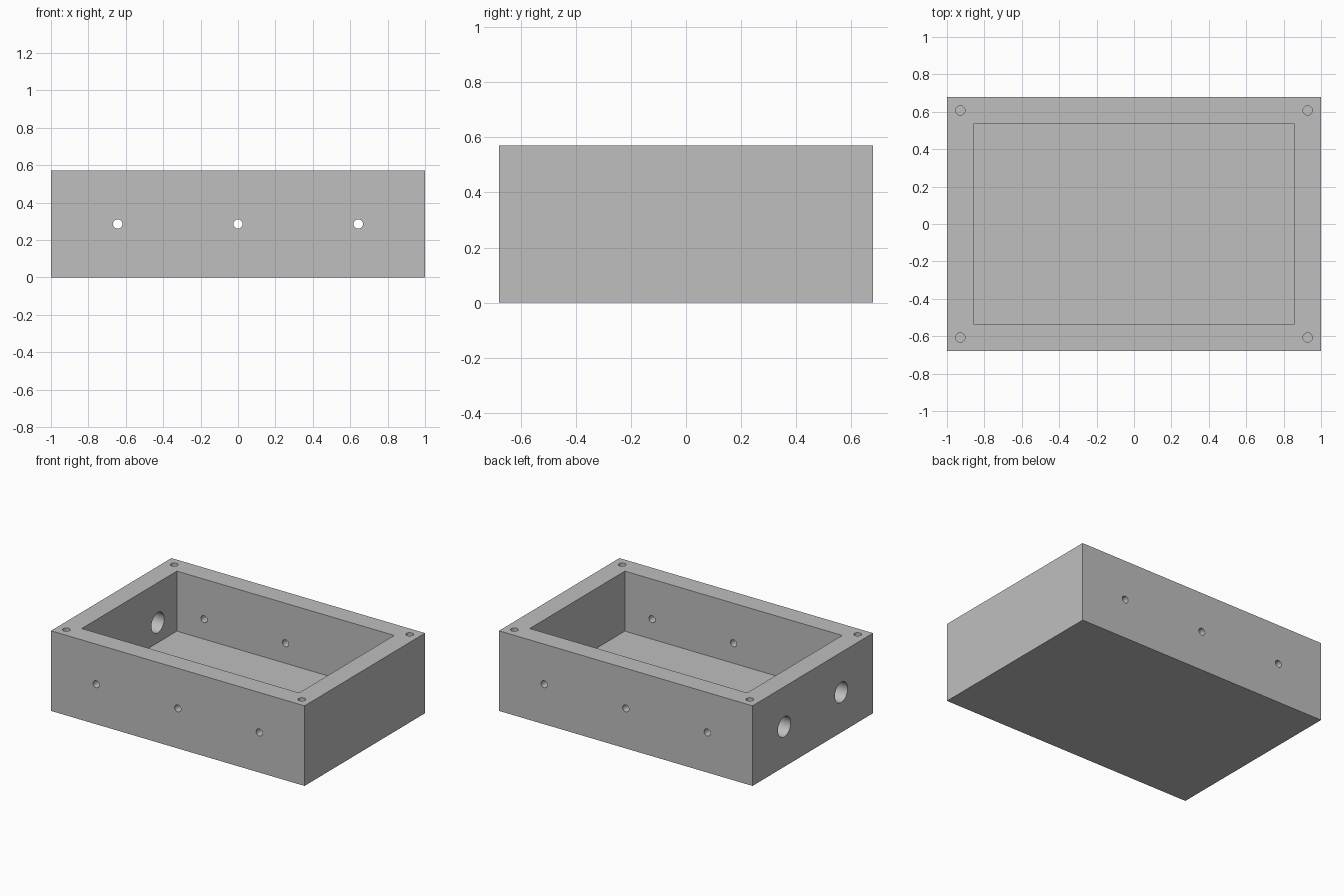
import bpy
import math

if "Cube" in bpy.data.objects:
    bpy.data.objects.remove(bpy.data.objects["Cube"], do_unlink=True)

# Overall sizes
LENGTH, WIDTH, HEIGHT, WALL = 2.0, 1.357, 0.571, 0.143
MID = HEIGHT / 2

grey = bpy.data.materials.new("plain grey")
grey.use_nodes = True
grey.diffuse_color = (0.52, 0.52, 0.52, 1)
grey.node_tree.nodes["Principled BSDF"].inputs["Base Color"].default_value = (0.52, 0.52, 0.52, 1)


def block(name, size, z):
    bpy.ops.mesh.primitive_cube_add(size=1, location=(0, 0, z))
    obj = bpy.context.object
    obj.name = name
    obj.scale = size
    bpy.ops.object.transform_apply(location=True, rotation=True, scale=True)
    obj.data.materials.append(grey)
    return obj


def rod(name, radius, depth, location, rotation=(0, 0, 0), sides=24):
    bpy.ops.mesh.primitive_cylinder_add(vertices=sides, radius=radius, depth=depth,
                                        location=location, rotation=rotation)
    obj = bpy.context.object
    obj.name = name
    obj.data.materials.append(grey)
    return obj


def cut(target, cutter):
    mod = target.modifiers.new("cut", 'BOOLEAN')
    mod.operation = 'DIFFERENCE'
    mod.solver = 'EXACT'
    mod.object = cutter
    bpy.context.view_layer.objects.active = target
    bpy.ops.object.modifier_apply(modifier=mod.name)
    bpy.data.objects.remove(cutter, do_unlink=True)


# Solid box hollowed from above
box = block("open_box", (LENGTH, WIDTH, HEIGHT), MID)
cut(box, block("cavity_cutter", (LENGTH - 2 * WALL, WIDTH - 2 * WALL, HEIGHT), WALL + MID))

# Blind screw holes in the rim corners
for sx in (-1, 1):
    for sy in (-1, 1):
        spot = (sx * (LENGTH - WALL) / 2, sy * (WIDTH - WALL) / 2, HEIGHT)
        cut(box, rod("screw_hole_cutter", 0.025, HEIGHT, spot))

# Small holes through the front and back walls
for x in (-0.643, 0, 0.643):
    cut(box, rod("small_hole_cutter", 0.025, WIDTH * 1.2, (x, 0, MID), (math.pi / 2, 0, 0)))

# Two large cable holes in the right end wall
for y in (-0.321, 0.321):
    cut(box, rod("cable_hole_cutter", 0.072, WALL * 2, (-(LENGTH - WALL) / 2, y, MID),
                 (0, math.pi / 2, 0), 40))

# Smooth bores, sharp edges
bpy.ops.object.select_all(action='DESELECT')
box.select_set(True)
bpy.context.view_layer.objects.active = box
bpy.ops.object.shade_smooth_by_angle(angle=math.radians(30))
